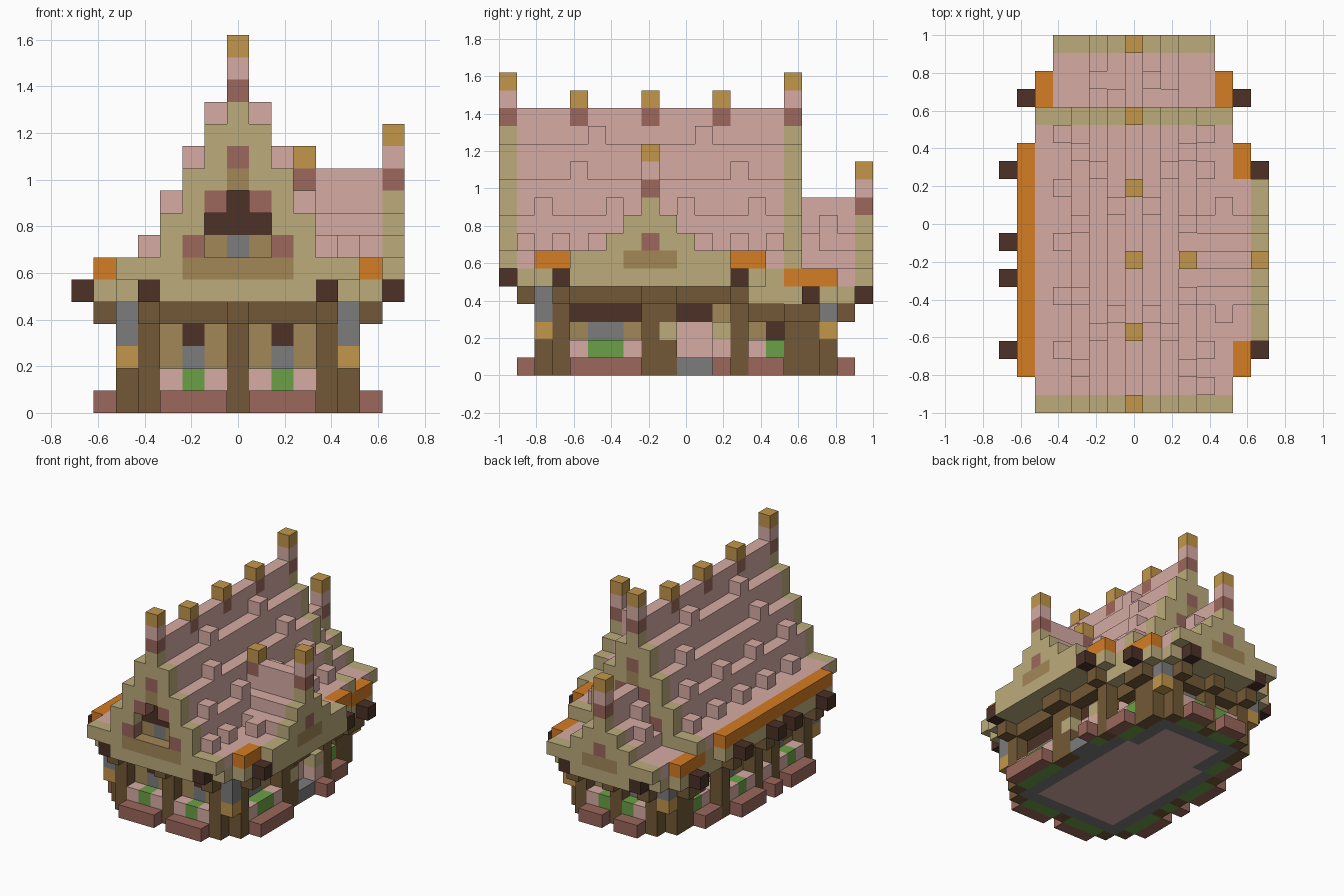
import bpy
from mathutils import Vector

if "Cube" in bpy.data.objects:
    bpy.data.objects.remove(bpy.data.objects["Cube"])

U = 2 / 21  # edge of one building block

COLOURS = {
    'p': ("pink_tile", (214, 171, 164)), 'k': ("khaki_stone", (188, 172, 123)),
    'B': ("brown_timber", (115, 89, 55)), 'd': ("dark_timber", (76, 49, 39)),
    's': ("grey_stone", (124, 124, 124)), 'g': ("green_plants", (107, 160, 71)),
    'r': ("red_brick", (155, 103, 92)), 'y': ("gold_cap", (194, 150, 75)),
    'o': ("orange_trim", (213, 125, 35)), 't': ("tan_plaster", (162, 135, 87)),
}


def linear(c):
    c /= 255
    return c / 12.92 if c <= 0.04045 else ((c + 0.055) / 1.055) ** 2.4


mats, slot = [], {}
for key, (name, rgb) in COLOURS.items():
    m = bpy.data.materials.new(name)
    m.diffuse_color = (*[linear(c) for c in rgb], 1)
    m.use_nodes = True
    m.node_tree.nodes["Principled BSDF"].inputs["Base Color"].default_value = m.diffuse_color
    slot[key] = len(mats)
    mats.append(m)

grid = {}  # block position -> (part, colour)


def box(part, col, xs, ys, zs):
    """Fill an inclusive range of blocks; a single number means one layer."""
    xs, ys, zs = [(r, r) if isinstance(r, int) else r for r in (xs, ys, zs)]
    for x in range(xs[0], xs[1] + 1):
        for y in range(ys[0], ys[1] + 1):
            for z in range(zs[0], zs[1] + 1):
                grid[x, y, z] = (part, col)


def wall_x(part, rows, x0, y):
    """Wall along x; windows above the planters sit one block deeper."""
    for z, row in enumerate(rows):
        for i, c in enumerate(row):
            deep = z in (2, 3) and c not in "Bk"
            box(part, c, x0 + i, y - (1 if y > 0 else -1) * deep, z)


def wall_y(part, rows, x, y0):
    """Wall along y; windows and door panels sit one block deeper."""
    for z, row in enumerate(rows):
        door = z == 1 and "ppp" in row
        for i, c in enumerate(row):
            deep = (z in (2, 3) and c not in "Bk") or (door and i in (7, 8))
            box(part, c, x - (1 if x > 0 else -1) * deep, y0 + i, z)


def finial(x, y, z, tall):
    for i, c in enumerate("rpy" if tall else "ry"):
        box("ridge_finials", c, x, y, z + i)


# ground floor slab: pink centre with a grey border
box("floor", 's', (-4, 4), (-7, 3), 0)
box("floor", 's', (-3, 3), (4, 7), 0)
box("floor", 'p', (-3, 3), (-6, 3), 0)
box("floor", 'p', (-2, 2), (4, 6), 0)

# main walls
wall_x("front_wall", ["BgggBgggB", "BpgpBpgpB", "BtstBtstB",
                      "BtdtBtdtB", "BBBBBBBBB"], -4, -8)
wall_y("east_wall", ["BggggBBssgB", "BpggpBBpppB", "BtsstBkppkB",
                     "BddddBBddtB", "BBBBBBBBBBB"], 5, -7)
wall_y("west_wall", ["BgggBgBgggB", "BpgpBpBpgpB", "BtstBsBtstB",
                     "BtdtBdBtdtB", "BBBBBBBBBBB"], -5, -7)
# rear wing walls
wall_x("rear_wall", ["BggBggB", "BpgBgpB", "BtsBstB", "BBBBBBB"], -3, 8)
for s in (-1, 1):
    wall_y("rear_wing_walls", ["ggBB", "pgBB", "tdBB", "BBBB"], s * 4, 4)
    # corner brackets in gold and grey
    for x, y, top in ((5, -8, 4), (4, 8, 3)):
        box("corner_brackets", 'y', s * x, y, 2)
        box("corner_brackets", 's', s * x, y, (3, top))

# brick plinths between the posts
for s in (-1, 1):
    for a in range(1, 4):
        box("brick_plinths", 'r', s * a, -9, 0)
        if a < 3:
            box("brick_plinths", 'r', s * a, 9, 0)
    box("brick_plinths", 'r', s * 5, (4, 5), 0)
for x, spans in ((6, ((-6, -3), (2, 2))), (-6, ((-6, -4), (-2, -2), (0, 2)))):
    for span in spans:
        box("brick_plinths", 'r', x, span, 0)

# brackets carrying the eaves
for x in (-4, 0, 4):
    for y in (-9, 5):
        box("brackets", 'B', x, y, 4)
for x, ys in ((6, (-7, -2, -1, 3)), (-6, (-7, -3, -1, 3))):
    for y in ys:
        box("brackets", 'B', x, y, 4)
for s in (-1, 1):
    box("brackets", 'B', s * 5, (6, 7), 3)
for x in (-3, 0, 3):
    box("brackets", 'B', x, 9, 3)

# eaves bands
for s in (-1, 1):
    box("main_eaves", 'k', s * 6, (-8, 4), 5)
    box("main_eaves", 'k', s * 5, (-9, 5), 5)
    box("rear_eaves", 'k', s * 5, (4, 8), 4)
    box("rear_eaves", 'k', s * 4, (4, 9), 4)
for y in (-9, -8, 4, 5):
    box("main_eaves", 'k', (-5, 5), y, 5)
for y in (8, 9):
    box("rear_eaves", 'k', (-4, 4), y, 4)

# main roof: stepped shell with a raised ridge
for x in range(-5, 6):
    a = abs(x)
    top = max(14 - 2 * a, 6)
    box("main_roof", 'p', x, (-9, 5), (top - 1 if a < 4 else top, top))

# rear wing roof and east dormer roof
for d in range(-4, 5):
    a = abs(d)
    lo, hi = ((3, 4), (2, 2), (1, 1), (0, 0), (0, 0))[a]
    box("rear_roof", 'p', d, (6, 9), (5 + lo, 5 + hi))
    for x in range(3, 7):
        for z in range(6 + lo, 7 + hi):
            if (x, d - 2, z) not in grid:
                box("dormer_roof", 'p', x, d - 2, z)

# loose raised tiles
for x, z, east, west in ((1, 13, (-5, 1), (-5, 1)), (2, 11, (-6, 3), (-6, 3)),
                         (3, 9, (-8, -4, 0, 4), (-8, -4, 0, 4)),
                         (4, 7, (-9, -7, 3, 5), (-7, -4, -1, 2, 5))):
    for s, ys in ((1, east), (-1, west)):
        for y in ys:
            if (s * x, y, z) not in grid:
                box("raised_tiles", 'p', s * x, y, z)
for y in (-5, 1):
    box("raised_tiles", 'p', 5, y, 7)
for p in ((1, 8, 8), (-1, 7, 8), (2, 7, 7), (-2, 8, 7)):
    box("raised_tiles", 'p', *p)

# main gables
for y in (-10, 6):
    g = "front_gable" if y < 0 else "back_gable"
    for z in range(5, 14):
        h = {5: 3, 6: 5}.get(z, (14 - z) // 2)
        box(g, 'k', (-h, h), y, z)
    box(g, 't', (-2, 2), y, 6)
    for s in (-1, 1):
        box(g, 'r', s * 2, y, 7)
        box(g, 'r', s, y, 9)
    box(g, 't', 0, y, 10)
    box(g, 'r', 0, y, 11)
# recessed front window
for x, z in [(a, b) for a in (-1, 0, 1) for b in (7, 8)] + [(0, 9)]:
    del grid[x, -10, z]
    box("gable_window", 'd' if z > 7 else 's' if x == 0 else 't', x, -9, z)

# small gables on the rear wing and the dormer
for i, h in enumerate((2, 4, 2, 1, 0)):
    box("rear_gable", 'k', (-h, h), 10, 4 + i)
    h = h if i else 4
    box("dormer_gable", 'k', 7, (-2 - h, -2 + h), 5 + i)
box("rear_gable", 't', (-1, 1), 10, 5)
box("rear_gable", 'r', 0, 10, 6)
box("dormer_gable", 't', 7, (-3, -1), 6)
box("dormer_gable", 'r', 7, -2, 7)

# orange gutters
box("gutters", 'o', -6, (-8, 4), 6)
box("gutters", 'o', 6, (-8, -7), 6)
box("gutters", 'o', 6, (3, 4), 6)
for s in (-1, 1):
    box("gutters", 'o', s * 5, (6, 8), 5)

# dark projecting beam ends
ends = [(-7, y, 5) for y in (-7, -3, -1, 3)] + [(7, -7, 5), (7, 3, 5)]
for s in (-1, 1):
    ends += [(s * 4, -10, 5), (s * 6, 7, 4), (s * 3, 10, 4)]
for p in ends:
    box("beam_ends", 'd', *p)

# finials on every ridge
for y in (-10, -6, -2, 2, 6):
    finial(0, y, 14, y in (-10, 6))
finial(7, -2, 10, True)
finial(3, -2, 10, False)
finial(0, 10, 9, True)

# build one mesh per part from the exposed block sides
AXES = [Vector(v) for v in ((1, 0, 0), (0, 1, 0), (0, 0, 1))]
parts = {}
for pos, (part, col) in grid.items():
    verts, faces, cols = parts.setdefault(part, ({}, [], []))
    centre = Vector(pos) + Vector((0, 0, 0.5))
    for a in range(3):
        for s in (-1, 1):
            n = AXES[a] * s
            if tuple(int(c) for c in Vector(pos) + n) in grid:
                continue
            u, v = AXES[(a + 1) % 3], AXES[(a + 2) % 3] * s
            quad = []
            for p, q in ((-1, -1), (1, -1), (1, 1), (-1, 1)):
                co = (centre + (n + u * p + v * q) / 2) * U
                co = tuple(round(c, 5) for c in co)
                quad.append(verts.setdefault(co, len(verts)))
            faces.append(quad)
            cols.append(slot[col])

for part, (verts, faces, cols) in parts.items():
    me = bpy.data.meshes.new(part)
    me.from_pydata(list(verts), [], faces)
    for m in mats:
        me.materials.append(m)
    for poly, c in zip(me.polygons, cols):
        poly.material_index = c
    me.update()
    bpy.context.collection.objects.link(bpy.data.objects.new(part, me))
